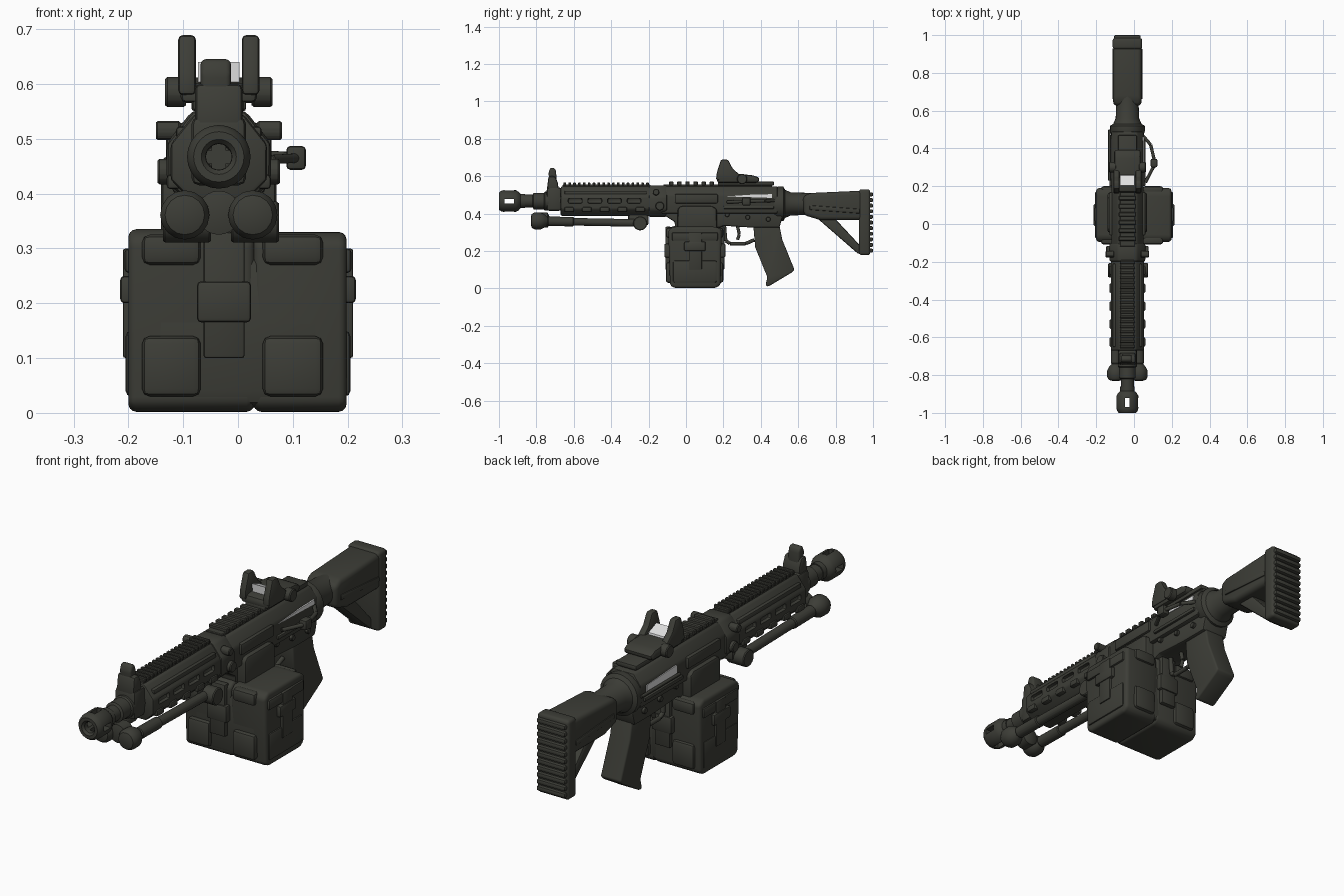
import bpy, bmesh, math
from mathutils import Vector

CX = -0.035  # bore line


def material(name, rgb):
    m = bpy.data.materials.new(name)
    m.diffuse_color = (*rgb, 1)
    return m


DARK = material("dark olive grey", (0.046, 0.047, 0.038))
PALE = material("pale grey", (0.75, 0.75, 0.75))


def finish(name, bm, bevel=0.0, seg=2, mat=DARK):
    bmesh.ops.recalc_face_normals(bm, faces=bm.faces)
    if bevel:
        edges = [e for e in bm.edges if e.calc_face_angle(0) > 0.3]
        bmesh.ops.bevel(bm, geom=edges, offset=bevel, segments=seg, profile=0.5,
                        affect='EDGES', clamp_overlap=True)
    me = bpy.data.meshes.new(name)
    bm.to_mesh(me)
    bm.free()
    me.materials.append(mat)
    ob = bpy.data.objects.new(name, me)
    bpy.context.collection.objects.link(ob)
    return ob


def prism(name, pts, a, b, axis='x', bevel=0.0, seg=2, mat=DARK):
    """Extrude a yz profile along x, or an xz profile along y."""
    bm = bmesh.new()
    put = (lambda p, t: (t, p[0], p[1])) if axis == 'x' else (lambda p, t: (p[0], t, p[1]))
    A = [bm.verts.new(put(p, a)) for p in pts]
    B = [bm.verts.new(put(p, b)) for p in pts]
    bm.faces.new(A)
    bm.faces.new(B)
    for i in range(len(pts)):
        j = (i + 1) % len(pts)
        bm.faces.new((A[i], A[j], B[j], B[i]))
    return finish(name, bm, bevel, seg, mat)


def box(name, x, y, z, bevel=0.006, seg=2, mat=DARK):
    return prism(name, [(y[0], z[0]), (y[1], z[0]), (y[1], z[1]), (y[0], z[1])],
                 x[0], x[1], 'x', bevel, seg, mat)


def lathe(name, prof, c=(CX, 0.467), n=24):
    """Revolve (y, radius) pairs around a line along y."""
    bm = bmesh.new()
    rings = [[bm.verts.new((c[0] + r * math.cos(2 * math.pi * k / n), y,
                            c[1] + r * math.sin(2 * math.pi * k / n))) for k in range(n)]
             for y, r in prof]
    for P, Q in zip(rings, rings[1:]):
        for k in range(n):
            bm.faces.new((P[k], P[(k + 1) % n], Q[(k + 1) % n], Q[k]))
    bm.faces.new(rings[0])
    bm.faces.new(rings[-1])
    return finish(name, bm)


def rod(name, p, q, r, n=16):
    p, q = Vector(p), Vector(q)
    bm = bmesh.new()
    bmesh.ops.create_cone(bm, cap_ends=True, segments=n, radius1=r, radius2=r, depth=(q - p).length)
    bm.transform((q - p).to_track_quat('Z', 'Y').to_matrix().to_4x4())
    bmesh.ops.translate(bm, vec=(p + q) / 2, verts=bm.verts)
    return finish(name, bm, min(0.004, r * 0.2), 1)


def cut(ob, cutters):
    for c in cutters:
        m = ob.modifiers.new("cut", 'BOOLEAN')
        m.operation, m.object, m.solver = 'DIFFERENCE', c, 'EXACT'
        bpy.context.view_layer.objects.active = ob
        bpy.ops.object.modifier_apply(modifier=m.name)
        bpy.data.objects.remove(c)


# --- muzzle and barrel
hider = lathe("flash_hider", [(-0.93, 0.022), (-0.99, 0.024), (-1.0, 0.032), (-1.0, 0.046), (-0.99, 0.054),
              (-0.975, 0.058), (-0.91, 0.058), (-0.895, 0.05), (-0.885, 0.038), (-0.86, 0.038), (-0.86, 0.01)])
cut(hider, [box("slot_x", (-0.2, 0.2), (-0.97, -0.92), (0.455, 0.479), 0),
            box("slot_z", (CX - 0.012, CX + 0.012), (-0.97, -0.92), (0.3, 0.6), 0)])
lathe("barrel", [(-0.9, 0.02), (-0.9, 0.034), (-0.82, 0.034), (-0.815, 0.044), (-0.76, 0.044),
                 (-0.755, 0.05), (-0.66, 0.05), (-0.66, 0.02)])

# --- front sight
box("gas_block", (CX - 0.05, CX + 0.05), (-0.745, -0.665), (0.415, 0.54), 0.014)
prism("front_sight_base", [(-0.745, 0.52), (-0.68, 0.52), (-0.685, 0.565), (-0.70, 0.6), (-0.735, 0.6)],
      CX - 0.043, CX + 0.043, 'x', 0.01)
prism("front_sight_post", [(-0.73, 0.55), (-0.69, 0.55), (-0.695, 0.63), (-0.705, 0.645), (-0.725, 0.645),
      (-0.735, 0.62)], CX - 0.033, CX + 0.022, 'x', 0.011, 3)

# --- handguard with slots, ribs and rails
w = 0.088
octo = [(CX - 0.05, 0.388), (CX + 0.05, 0.388), (CX + w, 0.425), (CX + w, 0.49),
        (CX + 0.045, 0.545), (CX - 0.045, 0.545), (CX - w, 0.49), (CX - w, 0.425)]
guard = prism("handguard", octo, -0.67, -0.17, 'y', 0.008)
cut(guard, [box("slot", (CX + s * 0.072, CX + s * 0.15), (y, y + 0.075), (0.455, 0.482), 0.008)
            for s in (-1, 1) for y in (-0.63, -0.525, -0.42, -0.315)])
for s, side in ((-1, "left"), (1, "right")):
    for i in range(5):
        y = -0.65 + i * 0.095
        box(f"guard_rib_{side}_{i}", sorted((CX + s * 0.07, CX + s * 0.095)), (y, y + 0.05), (0.408, 0.435), 0.007)
    box(f"guard_strip_{side}", sorted((CX + s * 0.05, CX + s * 0.078)), (-0.65, -0.21), (0.5, 0.522), 0.006)
box("guard_rail", (CX - 0.036, CX + 0.036), (-0.66, -0.19), (0.535, 0.556), 0.003, 1)
for i in range(18):
    y = -0.655 + i * 0.026
    box(f"guard_rail_tooth_{i}", (CX - 0.04, CX + 0.04), (y, y + 0.014), (0.55, 0.567), 0.003, 1)

# --- folded bipod
for s, side in ((-1, "left"), (1, "right")):
    x = CX + s * 0.062
    rod(f"bipod_leg_{side}", (x, -0.79, 0.36), (x, -0.26, 0.35), 0.021)
    rod(f"bipod_sleeve_{side}", (x, -0.74, 0.359), (x, -0.6, 0.357), 0.026)
    lathe(f"bipod_foot_{side}", [(-0.83, 0.02), (-0.825, 0.036), (-0.81, 0.045), (-0.775, 0.045),
                                 (-0.755, 0.034), (-0.74, 0.02)], (x, 0.361), 16)
    rod(f"bipod_hinge_{side}", (x - 0.04, -0.245, 0.348), (x + 0.048, -0.245, 0.348), 0.038)
box("bipod_mount", (CX - 0.055, CX + 0.055), (-0.31, -0.2), (0.335, 0.4), 0.014)
lathe("bipod_latch", [(-0.8, 0.02), (-0.795, 0.04), (-0.74, 0.04), (-0.73, 0.02)], (CX, 0.365))

# --- receiver
prism("front_collar", [(CX + 1.08 * (x - CX), 0.465 + 1.08 * (z - 0.465)) for x, z in octo], -0.2, -0.1, 'y', 0.012)
for s in (-1, 1):
    rod(f"collar_bolt_{s}", (CX + s * 0.07, -0.16, 0.515), (CX + s * 0.115, -0.16, 0.515), 0.018)
    rod(f"collar_pin_{s}", (CX + s * 0.08, -0.14, 0.44), (CX + s * 0.112, -0.14, 0.44), 0.024)
prism("upper_receiver", [(CX - 0.085, 0.4), (CX + 0.085, 0.4), (CX + 0.085, 0.5), (CX + 0.05, 0.546),
      (CX - 0.05, 0.546), (CX - 0.085, 0.5)], -0.13, 0.49, 'y', 0.009)
prism("lower_receiver", [(-0.13, 0.4), (-0.06, 0.355), (-0.06, 0.325), (0.18, 0.325), (0.2, 0.335), (0.36, 0.325),
      (0.5, 0.325), (0.515, 0.38), (0.5, 0.45), (-0.1, 0.45)], CX - 0.065, CX + 0.065, 'x', 0.008)
prism("magazine_well", [(-0.045, 0.3), (0.165, 0.3), (0.165, 0.425), (0.14, 0.44), (-0.03, 0.44), (-0.045, 0.425)],
      CX - 0.105, CX + 0.105, 'x', 0.014)
for s in (-1, 1):
    box(f"port_cover_{s}", sorted((CX + s * 0.07, CX + s * 0.096)), (-0.06, 0.17), (0.455, 0.505), 0.007)
    box(f"side_ridge_{s}", sorted((CX + s * 0.07, CX + s * 0.095)), (0.2, 0.47), (0.425, 0.442), 0.005)
    for i, (y, z) in enumerate(((0.22, 0.395), (0.33, 0.38), (0.44, 0.37))):
        rod(f"receiver_pin_{s}_{i}", (CX, y, z), (CX + s * 0.078, y, z), 0.013)
# pale side openings
prism("pale_opening_right", [(0.21, 0.492), (0.46, 0.484), (0.46, 0.504), (0.36, 0.502)], CX + 0.08, CX + 0.088, mat=PALE)
prism("pale_opening_left", [(0.24, 0.445), (0.45, 0.46), (0.45, 0.49), (0.24, 0.5)], CX - 0.088, CX - 0.08, mat=PALE)
box("receiver_rail", (CX - 0.04, CX + 0.04), (-0.12, 0.46), (0.54, 0.557), 0.003, 1)
for i in range(6):
    y = -0.09 + i * 0.043
    box(f"receiver_rail_tooth_{i}", (CX - 0.046, CX + 0.046), (y, y + 0.024), (0.55, 0.572), 0.004, 1)
# side charging handle and left rod
pts = [(0.045, 0.47, 0.47), (0.088, 0.42, 0.468), (0.112, 0.32, 0.465), (0.06, 0.22, 0.462)]
for i in range(3):
    rod(f"charging_arm_{i}", pts[i], pts[i + 1], 0.009, 10)
box("charging_knob", (0.088, 0.124), (0.3, 0.345), (0.443, 0.487), 0.008)
rod("left_rod", (-0.13, 0.23, 0.46), (-0.13, 0.5, 0.46), 0.007, 10)

# --- reflex sight
box("sight_mount", (CX - 0.05, CX + 0.05), (0.17, 0.47), (0.55, 0.572), 0.006)
prism("sight_body", [(0.165, 0.565), (0.385, 0.565), (0.395, 0.59), (0.36, 0.605), (0.28, 0.612), (0.17, 0.6)],
      CX - 0.07, CX + 0.07, 'x', 0.012)
hood = [(0.16, 0.58), (0.165, 0.62), (0.187, 0.689), (0.225, 0.689), (0.25, 0.64), (0.29, 0.605), (0.3, 0.58)]
for s, side in ((-1, "left"), (1, "right")):
    prism(f"sight_post_{side}", hood, CX + s * 0.042, CX + s * 0.074, 'x', 0.008)
    rod(f"sight_knob_{side}", (CX + s * 0.06, 0.3, 0.585), (CX + s * 0.098, 0.3, 0.585), 0.028)
prism("sight_lens", [(0.205, 0.6), (0.26, 0.61), (0.258, 0.618), (0.203, 0.64)], CX - 0.038, CX + 0.038, mat=PALE)

# --- buffer tube and stock
lathe("rear_collar", [(0.47, 0.04), (0.47, 0.085), (0.49, 0.092), (0.52, 0.092), (0.53, 0.075), (0.56, 0.062),
                      (0.68, 0.058), (0.68, 0.02)], (CX, 0.452))
prism("stock_body", [(0.63, 0.392), (0.72, 0.365), (0.95, 0.365), (0.95, 0.523), (0.66, 0.51), (0.625, 0.49)],
      CX - 0.075, CX + 0.075, 'x', 0.024, 3)
prism("stock_strut", [(0.69, 0.385), (0.8, 0.37), (0.935, 0.225), (0.95, 0.18), (0.92, 0.185)],
      CX - 0.04, CX + 0.04, 'x', 0.01)
prism("stock_side_ridge", [(0.66, 0.42), (0.93, 0.4), (0.93, 0.425), (0.66, 0.445)], CX - 0.08, CX + 0.08, 'x', 0.006)
box("butt_plate", (CX - 0.078, CX + 0.078), (0.925, 0.985), (0.178, 0.53), 0.014, 3)
for i in range(11):
    z = 0.192 + i * 0.03
    box(f"butt_ridge_{i}", (CX - 0.07, CX + 0.07), (0.965, 1.0), (z, z + 0.021), 0.007)

# --- grip and trigger
prism("grip", [(0.36, 0.335), (0.5, 0.335), (0.515, 0.26), (0.58, 0.1), (0.565, 0.085), (0.44, 0.01),
      (0.425, 0.015), (0.435, 0.06), (0.37, 0.22)], CX - 0.05, CX + 0.05, 'x', 0.016, 3)
for i, (p, q) in enumerate((((0.205, 0.335), (0.212, 0.255)), ((0.212, 0.255), (0.235, 0.24)),
                            ((0.235, 0.24), (0.32, 0.24)), ((0.32, 0.24), (0.365, 0.26)))):
    rod(f"trigger_guard_{i}", (CX, *p), (CX, *q), 0.01, 12)
for i, (p, q) in enumerate((((0.275, 0.335), (0.285, 0.29)), ((0.285, 0.29), (0.275, 0.26)))):
    rod(f"trigger_{i}", (CX, *p), (CX, *q), 0.009, 12)

# --- twin ammunition pouch
side = [(-0.085, 0.015), (-0.06, 0.002), (0.16, 0.002), (0.185, 0.02), (0.19, 0.32), (0.16, 0.335),
        (-0.07, 0.335), (-0.095, 0.315)]
prism("pouch_left", side, -0.2, 0.03, 'x', 0.018, 3)
prism("pouch_right", [(y, z * 0.985) for y, z in side], 0.028, 0.198, 'x', 0.022, 3)
box("pouch_core", (-0.17, 0.17), (-0.09, 0.185), (0.01, 0.3), 0.03)
for nm, x0, x1 in (("left", -0.175, -0.068), ("right", 0.045, 0.155)):
    for f, y0, y1 in (("front", -0.108, -0.06), ("rear", 0.16, 0.2)):
        box(f"flap_{nm}_{f}", (x0, x1), (y0, y1), (0.27, 0.325), 0.014)
        box(f"pocket_{nm}_{f}", (x0, x1), (y0, y1), (0.03, 0.14), 0.014)
for f, y0, y1 in (("front", -0.11, -0.08), ("rear", 0.175, 0.205)):
    box(f"strap_{f}", (-0.063, 0.012), (y0, y1), (0.1, 0.33), 0.005)
    box(f"buckle_{f}", (-0.075, 0.024), (y0 - 0.006, y1 + 0.006), (0.165, 0.24), 0.008)
for s, nm in ((-1, "left"), (1, "right")):
    def out(a, b):
        return sorted((s * a, s * b))
    box(f"side_flap_{nm}", out(0.18, 0.207), (-0.075, 0.17), (0.255, 0.3), 0.008)
    box(f"side_strap_{nm}", out(0.18, 0.21), (0.015, 0.085), (0.1, 0.3), 0.005)
    box(f"side_buckle_{nm}", out(0.185, 0.215), (-0.01, 0.105), (0.2, 0.25), 0.008)
    box(f"side_pocket_{nm}", out(0.18, 0.205), (-0.07, 0.165), (0.03, 0.15), 0.01)

# --- smooth shading with sharp edges kept
for ob in bpy.data.objects:
    ob.select_set(True)
bpy.context.view_layer.objects.active = bpy.data.objects["barrel"]
bpy.ops.object.shade_smooth_by_angle(angle=math.radians(35))
